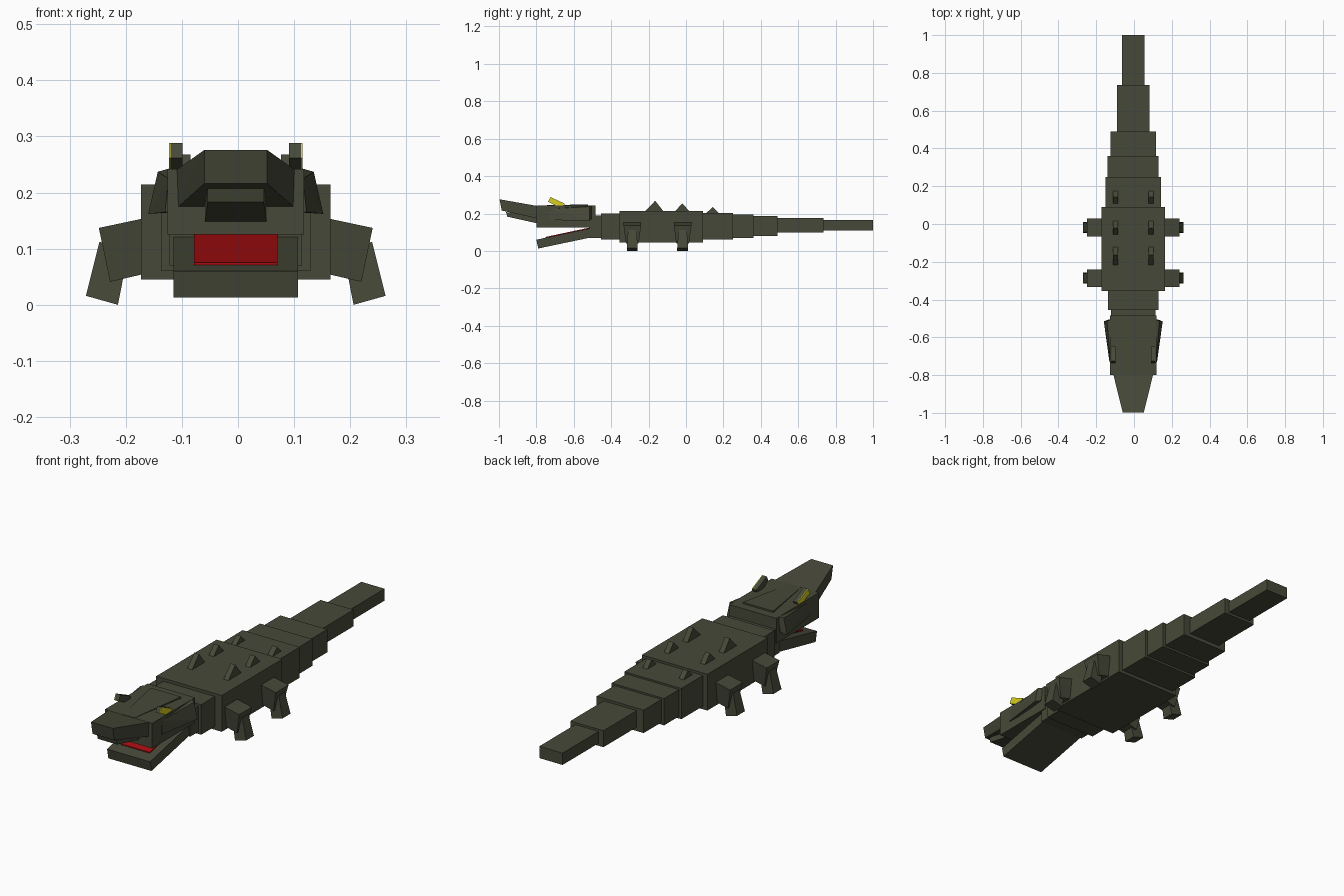
import bpy, bmesh
from mathutils import Vector

CX = -0.004  # body centreline


def material(name, rgb):
    m = bpy.data.materials.new(name)
    m.diffuse_color = (*rgb, 1)
    return m


GREEN = material("olive_green", (0.062, 0.066, 0.040))
RED = material("mouth_red", (0.38, 0.004, 0.005))
YELLOW = material("eye_yellow", (0.68, 0.62, 0.015))


def hull(name, points, mat=GREEN):
    """Convex solid from its corners."""
    bm = bmesh.new()
    for p in points:
        bm.verts.new(p)
    bmesh.ops.convex_hull(bm, input=bm.verts)
    bmesh.ops.dissolve_limit(bm, angle_limit=0.01, verts=bm.verts, edges=bm.edges)
    bmesh.ops.recalc_face_normals(bm, faces=bm.faces)
    me = bpy.data.meshes.new(name)
    bm.to_mesh(me)
    bm.free()
    me.materials.append(mat)
    ob = bpy.data.objects.new(name, me)
    bpy.context.collection.objects.link(ob)
    return ob


def loft(name, front, back, mat=GREEN):
    """Box between two sections: (y_low, y_high, half width, z_low, z_high)."""
    pts = []
    for yl, yh, w, zl, zh in (front, back):
        for s in (-1, 1):
            pts += [(CX + s * w, yl, zl), (CX + s * w, yh, zh)]
    return hull(name, pts, mat)


def extrude_x(name, profile, x0, x1, mat=GREEN):
    return hull(name, [(x, y, z) for x in (x0, x1) for y, z in profile], mat)


# Neck, trunk and stepped tail: y start, y end, half width, bottom, top
SEGMENTS = {
    "throat": (-0.515, -0.44, 0.118, 0.070, 0.190),
    "neck": (-0.455, -0.345, 0.133, 0.060, 0.200),
    "trunk": (-0.355, 0.09, 0.169, 0.045, 0.214),
    "hips": (0.08, 0.25, 0.147, 0.060, 0.203),
    "tail_base": (0.24, 0.36, 0.135, 0.070, 0.195),
    "tail_second": (0.35, 0.49, 0.121, 0.080, 0.187),
    "tail_third": (0.48, 0.735, 0.085, 0.098, 0.175),
    "tail_tip": (0.725, 1.0, 0.060, 0.110, 0.165),
}
for name, (y0, y1, w, z0, z1) in SEGMENTS.items():
    loft(name, (y0, y0, w, z0, z1), (y1, y1, w, z0, z1))

# Head block and raised forehead wedge
loft("head", (-0.80, -0.80, 0.122, 0.125, 0.242), (-0.485, -0.485, 0.122, 0.125, 0.242))
loft("forehead", (-0.80, -0.80, 0.030, 0.20, 0.243), (-0.525, -0.525, 0.078, 0.16, 0.249))

# Upturned snout and the upper jaw below it
loft("snout", (-0.985, -0.997, 0.056, 0.216, 0.276), (-0.76, -0.77, 0.112, 0.166, 0.236))
loft("upper_jaw", (-0.955, -0.962, 0.050, 0.183, 0.207), (-0.77, -0.77, 0.056, 0.142, 0.20))

# Open lower jaw with tongue
loft("lower_jaw", (-0.79, -0.80, 0.111, 0.013, 0.060), (-0.49, -0.50, 0.111, 0.076, 0.124))
loft("tongue", (-0.75, -0.75, 0.074, 0.066, 0.075), (-0.505, -0.505, 0.074, 0.118, 0.127), RED)

# Mirrored parts
for s, side in ((-1, "left"), (1, "right")):
    def X(x):
        return CX + s * x

    # Brow with a coloured eye plate outside
    eye = [(-0.737, 0.262), (-0.725, 0.288), (-0.648, 0.253), (-0.660, 0.225)]
    extrude_x(side + "_brow", eye, X(0.095), X(0.116))
    extrude_x(side + "_eye", eye, X(0.116), X(0.119), YELLOW)

    # Cheek plate, flaring out to the back and leaning inward at the top
    hull(side + "_cheek", [(X(x), y, z) for x, y, z in (
        (0.110, -0.73, 0.165), (0.126, -0.73, 0.165),
        (0.106, -0.73, 0.225), (0.120, -0.73, 0.225),
        (0.128, -0.505, 0.172), (0.156, -0.515, 0.162),
        (0.118, -0.505, 0.243), (0.139, -0.515, 0.237))])

    # Back spikes
    for n, (y0, yp, y1, z0, zp) in enumerate((
            (-0.225, -0.165, -0.115, 0.205, 0.268),
            (-0.065, -0.020, 0.025, 0.205, 0.254),
            (0.100, 0.143, 0.182, 0.195, 0.234))):
        extrude_x(f"{side}_spike_{n + 1}", [(y0, z0), (yp, zp), (y1, z0)], X(0.081), X(0.106))

    # Legs
    for end, y in (("front", -0.287), ("hind", -0.018)):
        upper = []
        for x, z, h in ((0.150, 0.157, 0.047), (0.244, 0.137, 0.047),
                        (0.224, 0.041, 0.034), (0.150, 0.058, 0.034)):
            upper += [(X(x), y - h, z), (X(x), y + h, z)]
        hull(f"{side}_{end}_thigh", upper)
        lower = []
        for x, z, h in ((0.190, 0.102, 0.023), (0.243, 0.112, 0.023),
                        (0.267, 0.016, 0.029), (0.210, 0.0, 0.029)):
            lower += [(X(x), y - h, z), (X(x), y + h, z)]
        hull(f"{side}_{end}_foot", lower)
